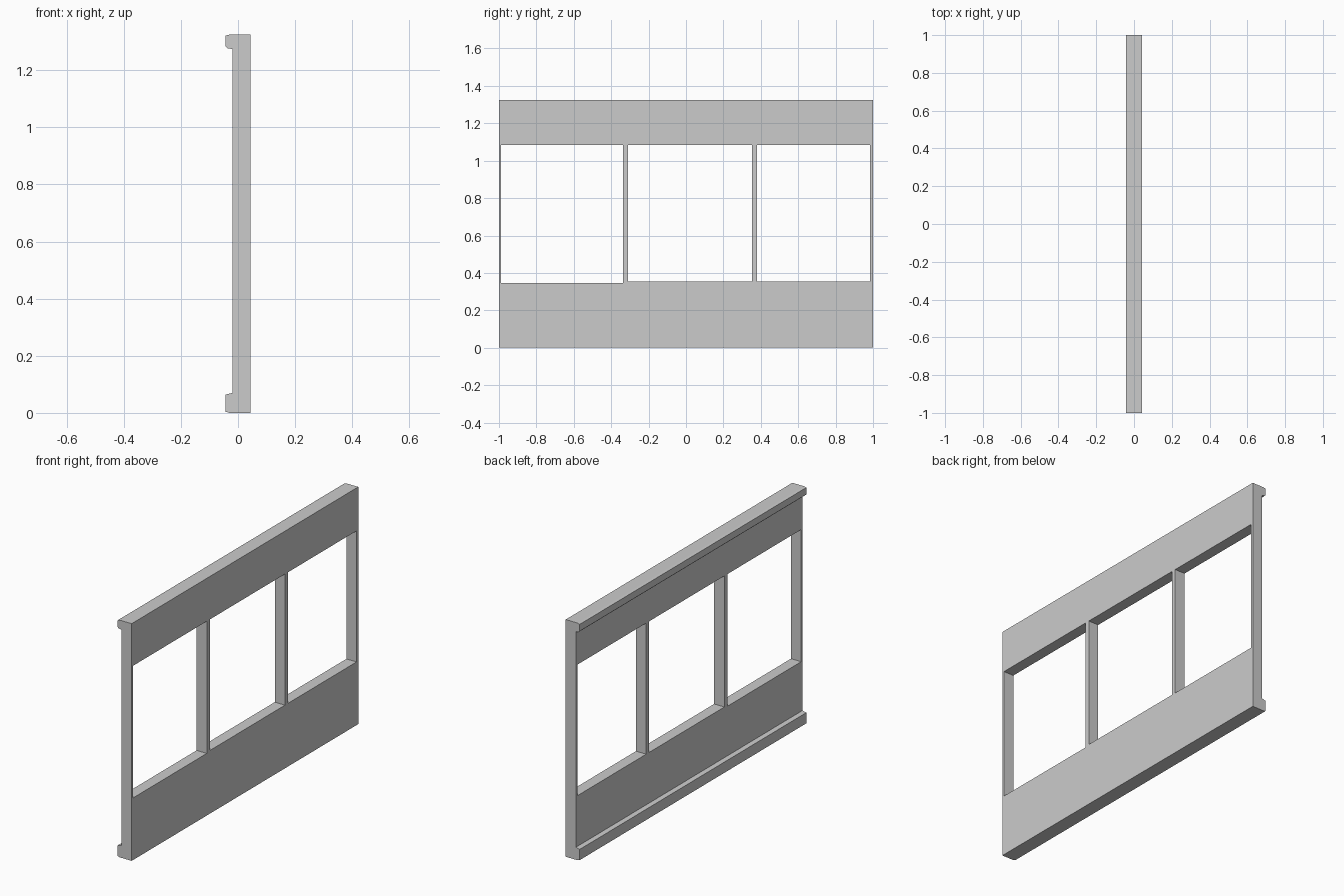
import bpy, bmesh

if "Cube" in bpy.data.objects:
    bpy.data.objects.remove(bpy.data.objects["Cube"])

BACK, FRONT, LIP, TOP = -0.02, 0.043, -0.043, 1.325


def make_object(name, bm):
    bmesh.ops.recalc_face_normals(bm, faces=bm.faces)
    mesh = bpy.data.meshes.new(name)
    bm.to_mesh(mesh)
    bm.free()
    obj = bpy.data.objects.new(name, mesh)
    bpy.context.collection.objects.link(obj)
    return obj


# Wall panel: side profile with top and bottom lips, extruded along y
profile = [(FRONT, 0), (-0.03, 0), (LIP, 0.004), (LIP, 0.064), (BACK, 0.07),
           (BACK, 1.274), (-0.037, 1.277), (LIP, 1.283), (LIP, 1.321),
           (-0.03, TOP), (FRONT, TOP)]
bm = bmesh.new()
face = bm.faces.new([bm.verts.new((x, -1, z)) for x, z in profile])
extruded = bmesh.ops.extrude_face_region(bm, geom=[face])["geom"]
bmesh.ops.translate(bm, vec=(0, 2, 0),
                    verts=[v for v in extruded if isinstance(v, bmesh.types.BMVert)])
wall = make_object("window_wall", bm)

# Window openings: (y start, y end, sill height), leaving thin posts between
bm = bmesh.new()
for y0, y1, sill in [(-0.988, -0.337, 0.347), (-0.31, 0.353, 0.353), (0.38, 0.985, 0.353)]:
    head = 1.085
    verts = bmesh.ops.create_cube(bm, size=1)["verts"]
    bmesh.ops.scale(bm, vec=(0.4, y1 - y0, head - sill), verts=verts)
    bmesh.ops.translate(bm, vec=(0, (y0 + y1) / 2, (head + sill) / 2), verts=verts)
cutter = make_object("window_cutter", bm)
cutter.hide_render = True

# Cut the openings and discard the cutter
cut = wall.modifiers.new("windows", "BOOLEAN")
cut.operation = "DIFFERENCE"
cut.solver = "EXACT"
cut.object = cutter
bpy.context.view_layer.objects.active = wall
bpy.ops.object.modifier_apply(modifier=cut.name)
bpy.data.objects.remove(cutter)
